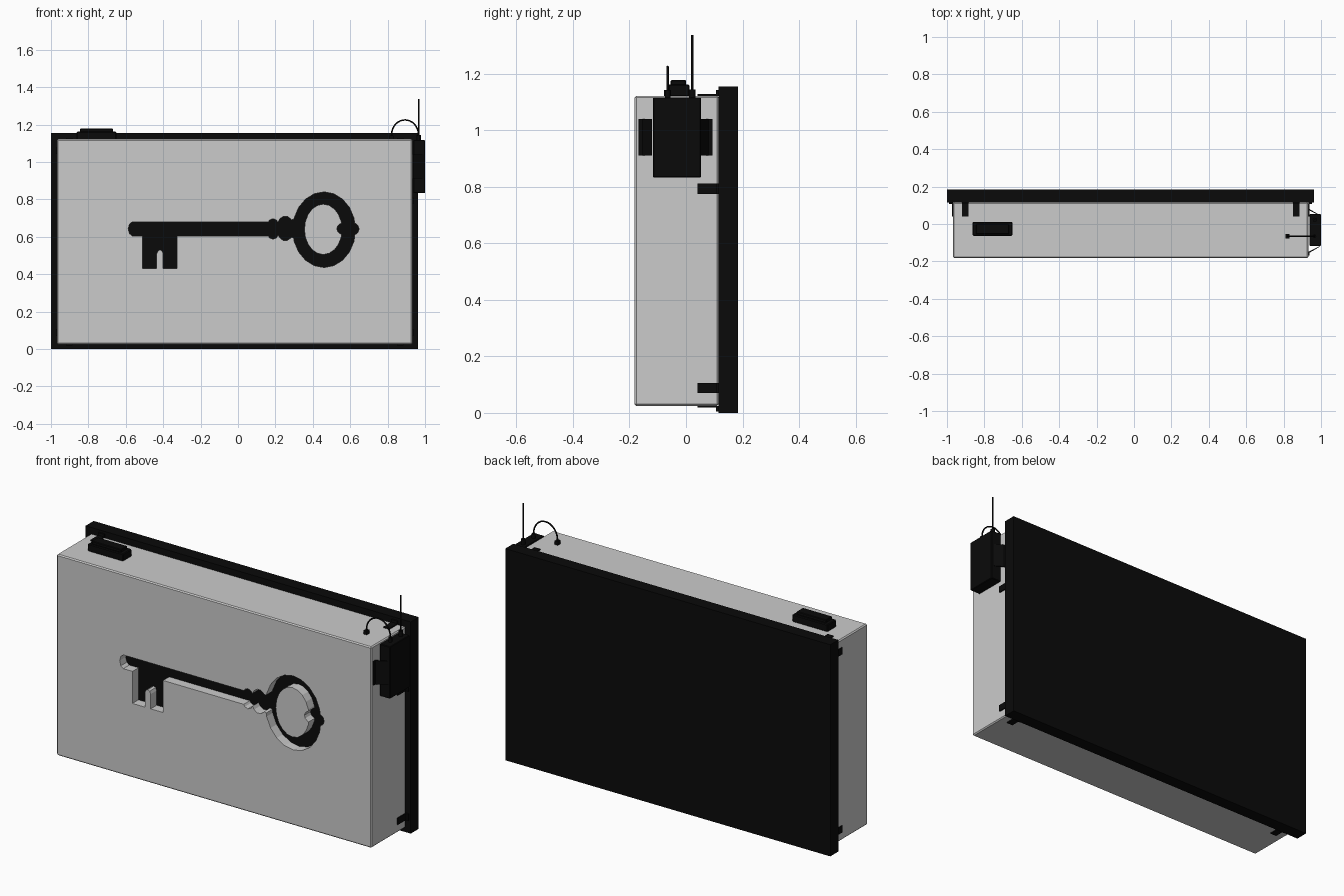
import bpy, bmesh, math
from mathutils import Vector

if "Cube" in bpy.data.objects:
    bpy.data.objects.remove(bpy.data.objects["Cube"])

black = bpy.data.materials.new("black")
black.diffuse_color = (0.003, 0.003, 0.003, 1)
black.use_nodes = True
black.node_tree.nodes["Principled BSDF"].inputs["Base Color"].default_value = black.diffuse_color


def finish(name, bm, mat=None):
    bmesh.ops.recalc_face_normals(bm, faces=bm.faces)
    me = bpy.data.meshes.new(name)
    bm.to_mesh(me)
    bm.free()
    ob = bpy.data.objects.new(name, me)
    bpy.context.collection.objects.link(ob)
    if mat:
        me.materials.append(mat)
    return ob


def box(name, x, y, z, mat=black, bevel=0):
    bm = bmesh.new()
    bmesh.ops.create_cube(bm, size=1)
    for v in bm.verts:
        v.co = [a[0] + (c + 0.5) * (a[1] - a[0]) for a, c in zip((x, y, z), v.co)]
    if bevel:
        bmesh.ops.bevel(bm, geom=bm.edges[:], offset=bevel, segments=1, affect='EDGES')
    return finish(name, bm, mat)


def prism(name, pts, a, b, axis='y', mat=None):
    """Outline in xz (or xy) extruded from a to b along the remaining axis."""
    bm = bmesh.new()
    put = (lambda p, t: (p[0], t, p[1])) if axis == 'y' else (lambda p, t: (p[0], p[1], t))
    f = bm.faces.new([bm.verts.new(put(p, a)) for p in pts])
    ext = bmesh.ops.extrude_face_region(bm, geom=[f])
    off = Vector(put((0, 0), b - a))
    bmesh.ops.translate(bm, vec=off, verts=[g for g in ext['geom'] if isinstance(g, bmesh.types.BMVert)])
    return finish(name, bm, mat)


def ellipse(cx, cz, rx, rz, n=20):
    return [(cx + rx * math.cos(2 * math.pi * i / n), cz + rz * math.sin(2 * math.pi * i / n)) for i in range(n)]


def cut(target, cutter):
    m = target.modifiers.new("cut", 'BOOLEAN')
    m.operation, m.object, m.solver = 'DIFFERENCE', cutter, 'EXACT'
    bpy.context.view_layer.objects.active = target
    bpy.ops.object.modifier_apply(modifier=m.name)


def tube(name, pts, r, mat=black):
    cu = bpy.data.curves.new(name, 'CURVE')
    cu.dimensions = '3D'
    cu.bevel_depth, cu.bevel_resolution, cu.use_fill_caps = r, 2, True
    sp = cu.splines.new('POLY')
    sp.points.add(len(pts) - 1)
    for p, c in zip(sp.points, pts):
        p.co = (*c, 1)
    ob = bpy.data.objects.new(name, cu)
    bpy.context.collection.objects.link(ob)
    cu.materials.append(mat)


# cabinet and back board
cabinet = box("cabinet", (-0.968, 0.932), (-0.182, 0.116), (0.025, 1.122), None, 0.006)
box("back_board", (-1, 0.962), (0.115, 0.184), (0, 1.155))

# key-shaped recess
bit = [(-0.51, 0.43), (-0.435, 0.43), (-0.435, 0.51), (-0.428, 0.525), (-0.417, 0.53), (-0.406, 0.525),
       (-0.4, 0.51), (-0.4, 0.43), (-0.325, 0.43), (-0.325, 0.63), (-0.51, 0.63)]
shaft = [(-0.565, 0.605), (0.18, 0.605), (0.18, 0.68), (-0.565, 0.68), (-0.58, 0.668), (-0.587, 0.643), (-0.58, 0.617)]
knob = ellipse(0.578, 0.643, 0.05, 0.034, 14)
outlines = [bit, shaft, ellipse(0.187, 0.642, 0.036, 0.055, 12), ellipse(0.253, 0.645, 0.046, 0.066, 14),
            [(0.26, 0.605), (0.33, 0.585), (0.33, 0.7), (0.26, 0.685)],
            ellipse(0.46, 0.638, 0.168, 0.202), ellipse(0.617, 0.642, 0.03, 0.032, 10)]
island = prism("key_ring_centre", ellipse(0.456, 0.64, 0.101, 0.135), -0.182, -0.12)
cutters = [prism("key_cutter", o, -0.25, -0.122) for o in outlines]
knob_cutter = prism("knob_cutter", knob, -0.25, -0.1)
for c in cutters:
    cut(cabinet, c)
cut(island, knob_cutter)
for c in cutters + [knob_cutter]:
    bpy.data.objects.remove(c)
box("key_backing", (-0.62, 0.68), (-0.13, -0.115), (0.4, 0.87))

# L-shaped mounting brackets: top and bottom, then sides
for x in (-0.902, 0.868):
    for z, s in ((1.122, 1), (0.025, -1)):
        box("bracket_plate", (x - 0.018, x + 0.018), (0.04, 0.116), sorted((z, z + s * 0.006)))
        box("bracket_lip", (x - 0.018, x + 0.018), (0.107, 0.116), sorted((z, z + s * 0.02)))
for x, s, heights in ((0.932, 1, (0.088, 0.793)), (-0.968, -1, (0.088, 1.06))):
    for z in heights:
        box("bracket_plate", sorted((x, x + s * 0.006)), (0.04, 0.116), (z - 0.018, z + 0.018))
        box("bracket_lip", sorted((x, x + s * 0.02)), (0.107, 0.116), (z - 0.018, z + 0.018))

# control box with its strap
box("control_box", (0.938, 1.0), (-0.117, 0.053), (0.833, 1.117), bevel=0.003)
for s in (-1, 1):
    strap = [(0.932, 0.131), (0.932, 0.112), (0.99, 0.083), (0.996, 0.083), (0.938, 0.117), (0.938, 0.131)]
    prism("strap", [(x, -0.037 + s * y) for x, y in strap], 0.911, 1.04, 'z', black)

# antenna and cable
tube("antenna_base", [(0.967, 0.022, 1.11), (0.967, 0.022, 1.145)], 0.012)
tube("antenna", [(0.967, 0.022, 1.14), (0.967, 0.022, 1.338)], 0.004)
arc = [(0.893 - 0.072 * math.cos(math.pi * i / 16), -0.065, 1.145 + 0.08 * math.sin(math.pi * i / 16)) for i in range(17)]
tube("cable", [(0.821, -0.065, 1.12)] + arc + [(0.965, -0.065, 1.11)], 0.004)
box("cable_plug", (0.811, 0.831), (-0.077, -0.053), (1.118, 1.142))
tube("cable_socket", [(0.965, -0.065, 1.11), (0.965, -0.065, 1.142)], 0.01)

# sensor block on top
box("sensor_base", (-0.863, -0.65), (-0.063, 0.012), (1.12, 1.162), bevel=0.004)
box("sensor_cap", (-0.845, -0.668), (-0.054, 0.0), (1.16, 1.178), bevel=0.003)
